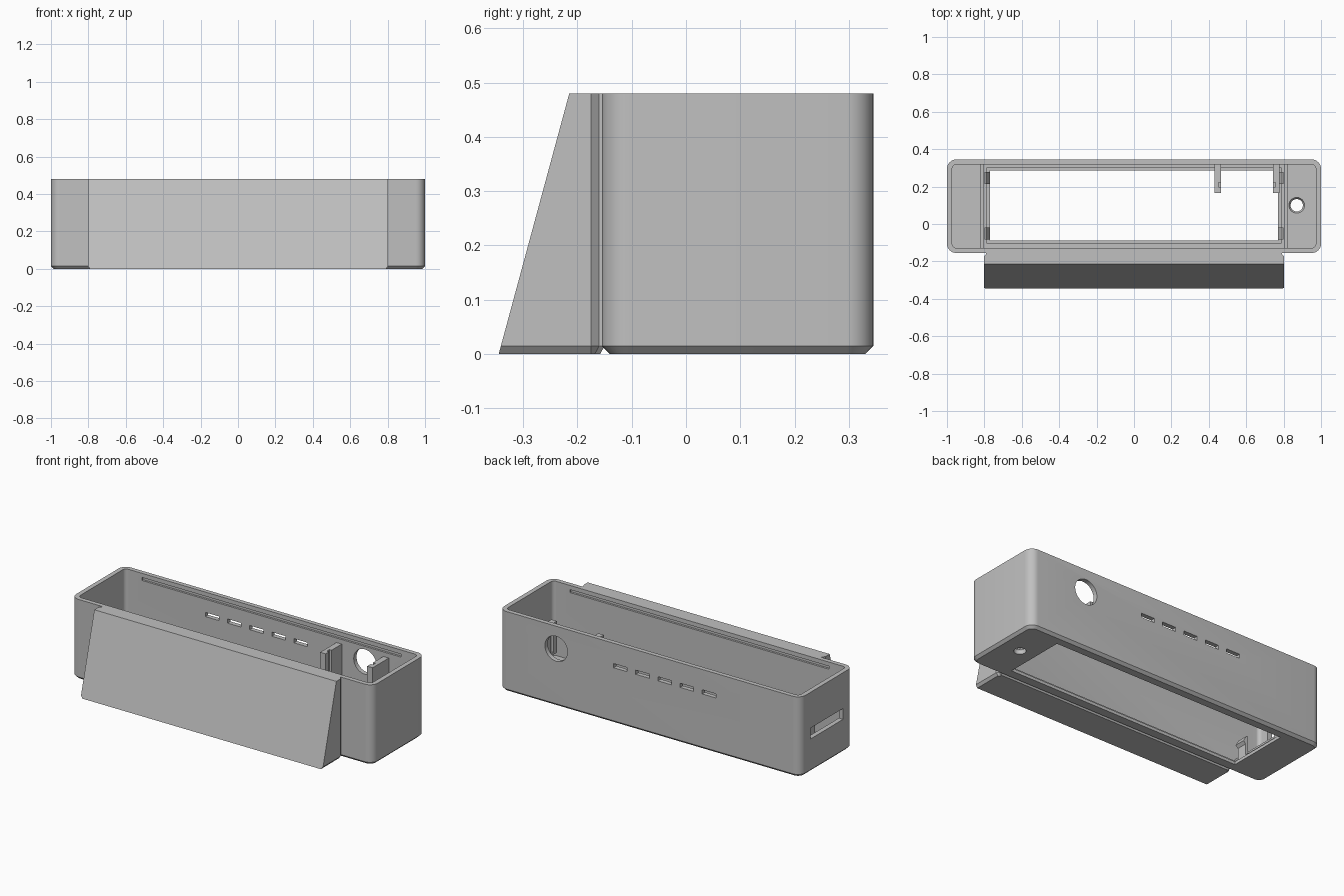
import bpy, bmesh, math
from mathutils import Matrix

cube = bpy.data.objects.get("Cube")
if cube:
    bpy.data.objects.remove(cube, do_unlink=True)

grey = bpy.data.materials.new("plain grey")
grey.use_nodes = True
grey.diffuse_color = (0.53, 0.53, 0.53, 1)
grey.node_tree.nodes["Principled BSDF"].inputs["Base Color"].default_value = (0.53, 0.53, 0.53, 1)

H = 0.48      # height
YC = 0.095    # centre of the tray in y
CH = 0.015    # bottom chamfer


def finish(bm, name):
    bmesh.ops.recalc_face_normals(bm, faces=bm.faces)
    mesh = bpy.data.meshes.new(name)
    bm.to_mesh(mesh)
    bm.free()
    mesh.materials.append(grey)
    obj = bpy.data.objects.new(name, mesh)
    bpy.context.collection.objects.link(obj)
    return obj


def loft(name, rings):
    """Solid through a stack of matching closed rings."""
    bm = bmesh.new()
    rows = [[bm.verts.new(p) for p in ring] for ring in rings]
    n = len(rows[0])
    for a, b in zip(rows, rows[1:]):
        for i in range(n):
            j = (i + 1) % n
            bm.faces.new((a[i], a[j], b[j], b[i]))
    bm.faces.new(rows[0][::-1])
    bm.faces.new(rows[-1])
    return finish(bm, name)


def round_rect(hx, hy, r, z, steps=8):
    pts = []
    for k, (sx, sy) in enumerate(((1, 1), (-1, 1), (-1, -1), (1, -1))):
        for i in range(steps + 1):
            a = math.pi / 2 * (k + i / steps)
            pts.append((sx * (hx - r) + r * math.cos(a),
                        YC + sy * (hy - r) + r * math.sin(a), z))
    return pts


def box(name, x, y, z):
    rect = ((x[0], y[0]), (x[1], y[0]), (x[1], y[1]), (x[0], y[1]))
    return loft(name, [[(a, b, h) for a, b in rect] for h in z])


def cylinder(name, r1, r2, depth, centre, along_y=False):
    bm = bmesh.new()
    rot = Matrix.Rotation(math.pi / 2, 4, 'X') if along_y else Matrix()
    bmesh.ops.create_cone(bm, cap_ends=True, segments=40, radius1=r1, radius2=r2,
                          depth=depth, matrix=Matrix.Translation(centre) @ rot)
    return finish(bm, name)


def cut(obj, cutter):
    mod = obj.modifiers.new("cut", 'BOOLEAN')
    mod.operation = 'DIFFERENCE'
    mod.solver = 'EXACT'
    mod.object = cutter
    bpy.context.view_layer.objects.active = obj
    bpy.ops.object.modifier_apply(modifier=mod.name)
    bpy.data.objects.remove(cutter, do_unlink=True)


# Tray shell with chamfered foot
tray = loft("tray_shell", [round_rect(1 - CH, 0.25 - CH, 0.035, 0),
                           round_rect(1, 0.25, 0.05, CH),
                           round_rect(1, 0.25, 0.05, H)])
cut(tray, loft("cavity", [round_rect(0.972, 0.223, 0.022, z) for z in (0.035, 0.6)]))

# Stepped window in the floor
cut(tray, box("window", (-0.77, 0.77), (-0.088, 0.285), (-0.1, 0.1)))
cut(tray, box("window_step", (-0.785, 0.785), (-0.104, 0.302), (0.018, 0.1)))

# Screw hole with countersink
cut(tray, cylinder("screw_hole", 0.033, 0.033, 0.2, (0.87, 0.1, 0)))
cut(tray, cylinder("countersink", 0.033, 0.045, 0.02, (0.87, 0.1, 0.03)))

# Back wall: sensor hole and vents
cut(tray, cylinder("sensor_hole", 0.075, 0.075, 0.1, (0.62, 0.345, 0.345), True))
for i in range(5):
    x = -0.1 + 0.147 * (i - 2)
    cut(tray, box("vent", (x - 0.045, x + 0.045), (0.28, 0.4), (0.333, 0.358)))

# Port on the end wall
cut(tray, box("port", (-1.1, -0.93), (-0.06, 0.25), (0.2, 0.265)))

# Lid grooves inside the long walls
for y in (0.318, -0.128):
    cut(tray, box("lid_groove", (-0.86, 0.86), (y - 0.012, y + 0.012), (0.437, 0.455)))

# Ribs and hooked clips at both ends of the window
for side, s in (("left", 1), ("right", -1)):
    box(side + "_rib", sorted((s * 0.803, s * 0.82)), (-0.13, 0.32), (0.03, 0.06))
    for place, y in (("back", 0.245), ("front", -0.05)):
        hook = ((0.80, 0.02), (0.785, 0.02), (0.785, 0.10), (0.77, 0.115), (0.79, 0.15), (0.80, 0.15))
        loft(f"{side}_{place}_clip", [[(s * a, b, z) for a, z in hook]
                                      for b in (y - 0.032, y + 0.032)])

# Sensor brackets either side of the round hole
for name, x0, x1, groove in (("right_bracket", 0.43, 0.466, 0.466),
                             ("left_bracket", 0.742, 0.778, 0.742)):
    bracket = box(name, (x0, x1), (0.165, 0.325), (0.22, 0.41))
    cut(bracket, box("groove", (groove - 0.015, groove + 0.015), (0.198, 0.222), (0.235, 0.5)))

# Sloped front panel, narrowing at the foot and where it meets the tray
def panel_ring(z, inset, gap):
    front = -0.345 + 0.13 * z / H
    w = 0.803 - inset
    return [(-w, front, z), (w, front, z), (w, -0.175, z), (w - 0.012, -0.16 - gap, z),
            (w - 0.012, -0.15 - gap, z), (0.012 - w, -0.15 - gap, z),
            (0.012 - w, -0.16 - gap, z), (-w, -0.175, z)]

loft("sloped_front_panel", [panel_ring(0, 0.012, 0.008), panel_ring(CH, 0, 0), panel_ring(H, 0, 0)])

# Smooth rounded corners, keep hard edges
bpy.ops.object.select_all(action='DESELECT')
tray.select_set(True)
bpy.context.view_layer.objects.active = tray
bpy.ops.object.shade_smooth_by_angle(angle=math.radians(25))
